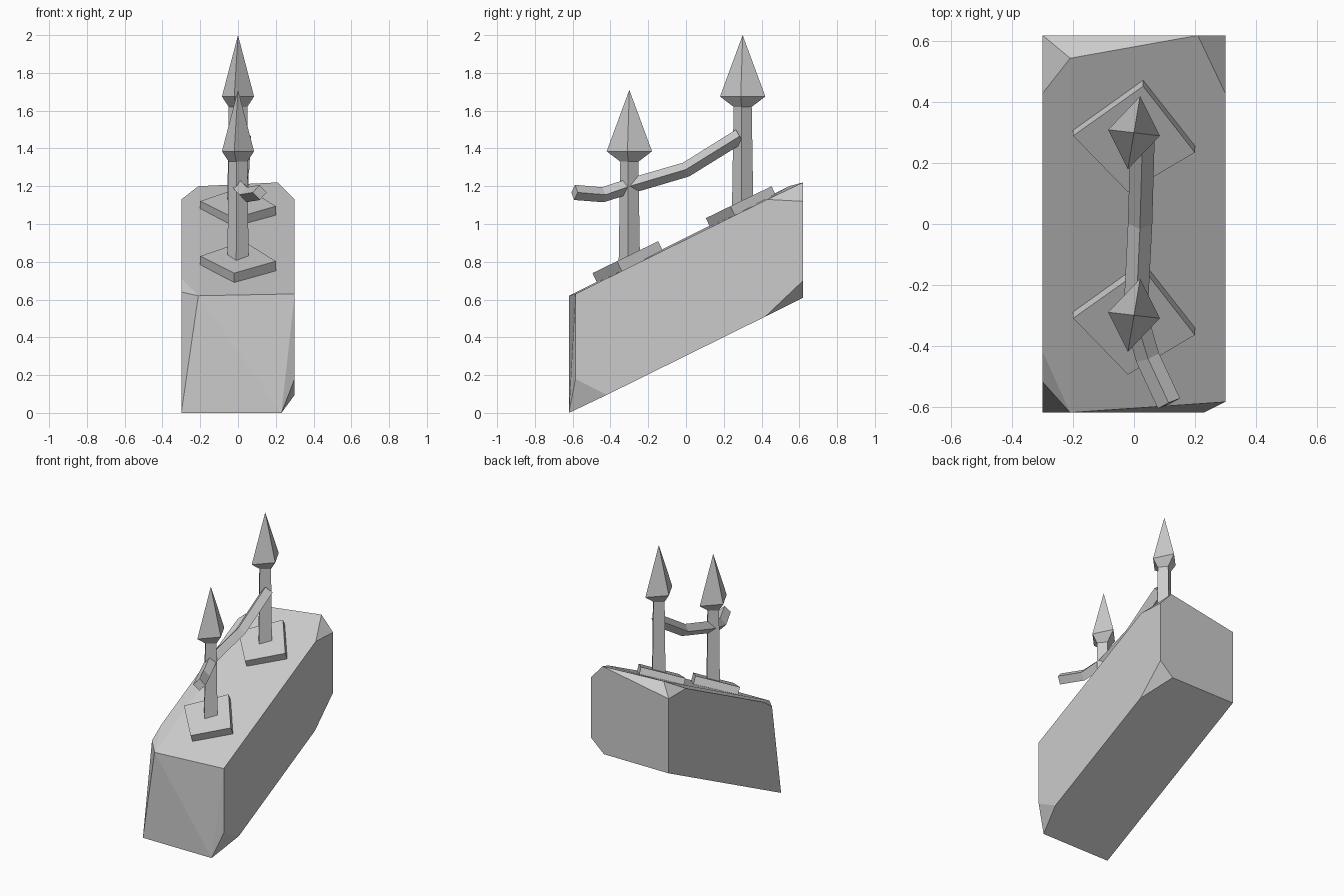
import bpy
import bmesh
import math
from mathutils import Vector

if "Cube" in bpy.data.objects:
    bpy.data.objects.remove(bpy.data.objects["Cube"], do_unlink=True)

GREY = (0.6, 0.6, 0.6, 1.0)
stone = bpy.data.materials.new("stone grey")
stone.use_nodes = True
stone.diffuse_color = GREY
stone.node_tree.nodes["Principled BSDF"].inputs["Base Color"].default_value = GREY


def finish(bm, name):
    bmesh.ops.recalc_face_normals(bm, faces=bm.faces)
    mesh = bpy.data.meshes.new(name)
    bm.to_mesh(mesh)
    bm.free()
    mesh.materials.append(stone)
    obj = bpy.data.objects.new(name, mesh)
    bpy.context.collection.objects.link(obj)
    return obj


def loft(name, rings, tip=None):
    """Skin a list of equal rings, closing the end with a cap or a point."""
    bm = bmesh.new()
    loops = [[bm.verts.new(p) for p in ring] for ring in rings]
    n = len(loops[0])
    for a, b in zip(loops, loops[1:]):
        for i in range(n):
            j = (i + 1) % n
            bm.faces.new((a[i], a[j], b[j], b[i]))
    bm.faces.new(loops[0])
    if tip is None:
        bm.faces.new(loops[-1])
    else:
        apex = bm.verts.new(tip)
        for i in range(n):
            bm.faces.new((loops[-1][i], loops[-1][(i + 1) % n], apex))
    return finish(bm, name)


def slope(y):
    return 0.92 + 0.485 * y


# Sloping block with chipped corners
corners = [
    # front end
    (-0.3, -0.62, 0), (0.23, -0.62, 0), (0.3, -0.585, 0.18), (0.3, -0.42, 0.095),
    (0.3, -0.585, 0.63), (-0.21, -0.62, 0.62), (-0.3, -0.52, 0.64), (-0.3, -0.42, 0.71),
    # back end
    (-0.3, 0.62, 0.61), (0.2, 0.62, 0.61), (0.3, 0.62, 0.7), (0.3, 0.42, 0.51),
    (0.3, 0.62, 1.12), (0.3, 0.43, 1.13), (0.21, 0.62, 1.22),
    (-0.21, 0.545, 1.2), (-0.3, 0.43, 1.13), (-0.3, 0.62, 1.13),
]
bm = bmesh.new()
for p in corners:
    bm.verts.new(p)
bmesh.ops.convex_hull(bm, input=bm.verts)
bmesh.ops.dissolve_limit(bm, angle_limit=math.radians(2.5), verts=bm.verts, edges=bm.edges)
finish(bm, "sloping_block")

# Two pointed posts, each on a slab that lies on the slope
for name, y, top in (("front", -0.3, 1.71), ("back", 0.3, 2.0)):
    def diamond(scale, z):
        a, b = Vector((0.02, 0.12, 0)) * scale[1], Vector((0.085, -0.01, 0)) * scale[0]
        return [Vector((0, y, z)) + d for d in (a, b, -a, -b)]

    loft(name + "_post",
         [diamond((0.68, 0.48), slope(y) - 0.05),
          diamond((0.58, 0.4), top - 0.38),
          diamond((1, 1), top - 0.325)],
         (0, y, top))

    base = [Vector((dx, y + dy, slope(y + dy) - 0.005))
            for dx, dy in ((0.03, 0.178), (0.2, -0.04), (-0.02, -0.17), (-0.2, 0.015))]
    lift = Vector((0, -0.025, 0.053))
    loft(name + "_slab", [base, [p + lift for p in base]])

# Bent rail joining the posts, with a broken end at the front
path = [Vector(p) for p in (
    (0.115, -0.59, 1.167), (0.045, -0.44, 1.155), (0.005, -0.3, 1.2),
    (0.02, 0, 1.288), (0.028, 0.285, 1.465))]
rings = []
for i, p in enumerate(path):
    along = (path[min(i + 1, len(path) - 1)] - path[max(i - 1, 0)]).normalized()
    side = along.cross(Vector((0, 0, 1))).normalized()
    up = side.cross(along)
    rings.append([p + d * 0.04 for d in (side, up, -side, -up)])
loft("rail", rings)
